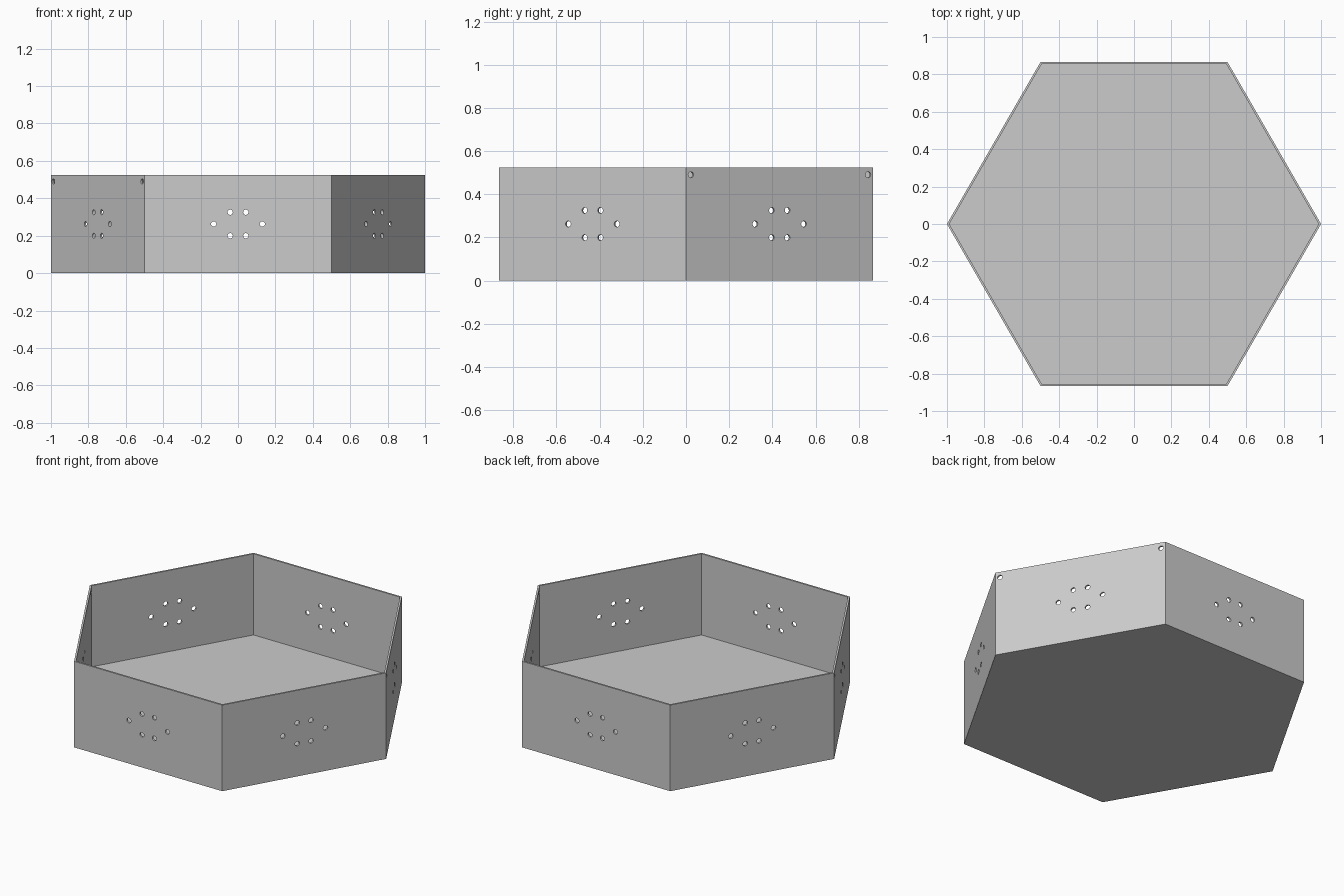
import bpy
import bmesh
from math import radians, sqrt
from mathutils import Matrix

cube = bpy.data.objects.get("Cube")
if cube:
    bpy.data.objects.remove(cube, do_unlink=True)

SIDES = 6
RADIUS = 1.0
APOTHEM = RADIUS * sqrt(3) / 2
HEIGHT = 0.525
WALL = 0.011
FLOOR = 0.03
HOLE_RADIUS = 0.014

# One plain grey
grey = bpy.data.materials.new("Plain grey")
grey.use_nodes = True
colour = (0.6, 0.6, 0.6, 1)
grey.diffuse_color = colour
grey.node_tree.nodes["Principled BSDF"].inputs["Base Color"].default_value = colour


def add_object(name, bm):
    bmesh.ops.recalc_face_normals(bm, faces=bm.faces)
    mesh = bpy.data.meshes.new(name)
    bm.to_mesh(mesh)
    bm.free()
    obj = bpy.data.objects.new(name, mesh)
    bpy.context.collection.objects.link(obj)
    return obj


def hexagon(bm, radius, z):
    # Corners point along x, flat walls face front and back
    turn = Matrix.Rotation(radians(90), 4, "Z")
    ring = bmesh.ops.create_circle(bm, segments=SIDES, radius=radius,
                                   matrix=Matrix.Translation((0, 0, z)) @ turn)
    return ring["verts"]


# Open hexagonal tray: outer wall, rim, inner wall and floor
bm = bmesh.new()
inner = (APOTHEM - WALL) / APOTHEM
rings = [hexagon(bm, r, z) for r, z in
         ((RADIUS, 0), (RADIUS, HEIGHT), (inner, HEIGHT), (inner, FLOOR))]
for low, high in zip(rings, rings[1:]):
    for i in range(SIDES):
        j = (i + 1) % SIDES
        bm.faces.new((low[i], low[j], high[j], high[i]))
bm.faces.new(rings[0])
bm.faces.new(rings[-1])
tray = add_object("hexagonal_tray", bm)
tray.data.materials.append(grey)

# Drills for the six-hole group on each wall, plus corner holes on two walls
group = [(-0.13, 0), (0.13, 0)]
group += [(x, z) for x in (-0.042, 0.042) for z in (-0.063, 0.063)]
corners = [(-0.474, 0.228), (0.474, 0.228)]
bm = bmesh.new()
for side in range(SIDES):
    angle = 30 + 60 * side
    holes = group + (corners if angle in (30, 210) else [])
    for along, up in holes:
        place = (Matrix.Rotation(radians(angle), 4, "Z")
                 @ Matrix.Translation((APOTHEM - WALL / 2, along, HEIGHT / 2 + up))
                 @ Matrix.Rotation(radians(90), 4, "Y"))
        bmesh.ops.create_cone(bm, cap_ends=True, segments=24, radius1=HOLE_RADIUS,
                              radius2=HOLE_RADIUS, depth=WALL * 2, matrix=place)
drills = add_object("hole_drills", bm)
drills.data.materials.append(grey)
drills.hide_render = True

# Cut the holes and tidy up
bpy.ops.object.select_all(action="DESELECT")
bpy.context.view_layer.objects.active = tray
tray.select_set(True)
cut = tray.modifiers.new("Holes", "BOOLEAN")
cut.operation = "DIFFERENCE"
cut.solver = "EXACT"
cut.object = drills
bpy.ops.object.modifier_apply(modifier=cut.name)
bpy.data.objects.remove(drills, do_unlink=True)
bpy.ops.object.shade_smooth_by_angle(angle=radians(30))
